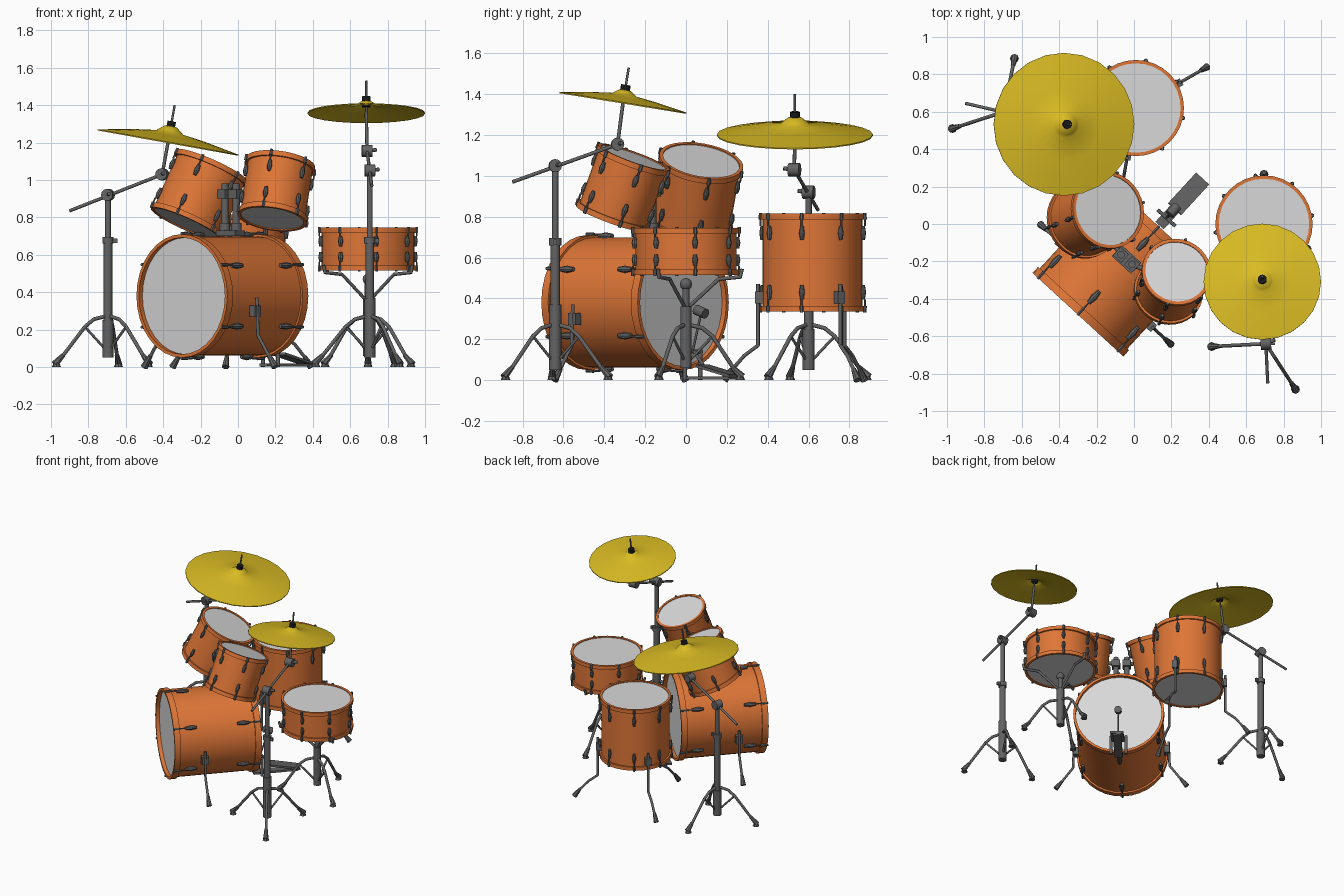
import bpy, bmesh, math
from mathutils import Vector as V, Matrix

if "Cube" in bpy.data.objects:
    bpy.data.objects.remove(bpy.data.objects["Cube"])


def material(name, col):
    m = bpy.data.materials.new(name)
    m.diffuse_color = (*col, 1)
    m.use_nodes = True
    m.node_tree.nodes["Principled BSDF"].inputs["Base Color"].default_value = m.diffuse_color
    return m


ORANGE = material("orange lacquer", (0.73, 0.18, 0.038))
WHITE = material("drum head white", (0.69, 0.69, 0.69))
METAL = material("dark grey metal", (0.125, 0.125, 0.125))
BRASS = material("cymbal yellow", (0.70, 0.50, 0.017))
BLACK = material("black rubber", (0.01, 0.01, 0.01))


def finish(name, bm, mat):
    bmesh.ops.recalc_face_normals(bm, faces=bm.faces)
    me = bpy.data.meshes.new(name)
    bm.to_mesh(me)
    bm.free()
    me.materials.append(mat)
    ob = bpy.data.objects.new(name, me)
    bpy.context.collection.objects.link(ob)
    return ob


def frame(origin, z, xref=(1, 0, 0)):
    """Matrix whose z axis is z and whose x axis is close to xref."""
    z = V(z).normalized()
    y = z.cross(V(xref)).normalized()
    m = Matrix((y.cross(z), y, z)).transposed().to_4x4()
    m.translation = V(origin)
    return m


def rod(bm, a, b, r1, r2=None, n=10):
    a, b = V(a), V(b)
    d = b - a
    m = Matrix.Translation((a + b) / 2) @ d.to_track_quat('Z', 'Y').to_matrix().to_4x4()
    bmesh.ops.create_cone(bm, cap_ends=True, segments=n, radius1=r1,
                          radius2=r1 if r2 is None else r2, depth=d.length, matrix=m)


def ball(bm, p, r):
    bmesh.ops.create_uvsphere(bm, u_segments=10, v_segments=6, radius=r,
                              matrix=Matrix.Translation(V(p)))


def path(bm, pts, r):
    for a, b in zip(pts, pts[1:]):
        rod(bm, a, b, r)
    for p in pts[1:-1]:
        ball(bm, p, r)


def box(bm, m, size):
    bmesh.ops.create_cube(bm, size=1, matrix=m @ Matrix.Diagonal((*size, 1)))


def lathe(name, mat, profile, m, n=24):
    """Spin a closed profile of (radius, height) about the z axis of m."""
    bm = bmesh.new()
    vs = [bm.verts.new((r, 0, z)) for r, z in profile]
    es = [bm.edges.new((vs[i], vs[(i + 1) % len(vs)])) for i in range(len(vs))]
    bmesh.ops.spin(bm, geom=vs + es, cent=(0, 0, 0), axis=(0, 0, 1),
                   angle=2 * math.pi, steps=n, use_merge=False)
    bmesh.ops.remove_doubles(bm, verts=bm.verts, dist=1e-5)
    bm.transform(m)
    return finish(name, bm, mat)


def polar(c, deg, r, z):
    a = math.radians(deg)
    return V((c[0] + r * math.cos(a), c[1] + r * math.sin(a), z))


def drum(name, m, R, d, lugs, phase, hoop=0.028, recess=0.008, lug=(0.055, 0.115), lr=0.014):
    r, ri = R - 0.012, R - 0.018
    # shell with a raised hoop at each end
    lathe(name + "_shell", ORANGE, [(ri, 0), (R, 0), (R, hoop), (r, hoop), (r, d - hoop),
                                    (R, d - hoop), (R, d), (ri, d)], m, 32)
    for end, z in (("lower", recess), ("upper", d - recess)):
        bm = bmesh.new()
        rod(bm, (0, 0, z - 0.002), (0, 0, z + 0.002), ri + 0.003, n=32)
        bm.transform(m)
        finish(f"{name}_{end}_head", bm, WHITE)
    # lugs, tension rods and claws
    bm = bmesh.new()
    for k in range(lugs):
        ang = phase + 360 * k / lugs
        for f in (lambda z: z, lambda z: d - z):
            P = lambda off, z: polar((0, 0), ang, r + off, f(z))
            mid = (lug[0] + lug[1]) / 2
            rod(bm, P(0.008, lug[0]), P(0.008, mid), lr * 0.6, lr, 8)
            rod(bm, P(0.008, mid), P(0.008, lug[1]), lr, lr * 0.6, 8)
            rod(bm, P(0.016, lug[0]), P(0.016, 0), 0.005, n=6)
            rod(bm, P(0.016, hoop), P(0.016, -0.004), 0.010, 0.008, n=6)
    bm.transform(m)
    finish(name + "_lugs", bm, METAL)


def tripod(bm, c, angles, reach=0.32, hub=0.27):
    for a in angles:
        knee = polar(c, a, 0.13, 0.215)
        path(bm, [polar(c, a, 0.02, hub), polar(c, a, 0.08, hub - 0.015), knee,
                  polar(c, a, reach - 0.05, 0.04)], 0.010)
        path(bm, [polar(c, a, 0.02, 0.10), knee], 0.007)
        rod(bm, polar(c, a, reach - 0.07, 0.065), polar(c, a, reach - 0.02, 0.015), 0.012, 0.020, 8)
        rod(bm, polar(c, a, reach - 0.03, 0), polar(c, a, reach - 0.03, 0.02), 0.024, 0.016, 8)


# ---- bass drum ----
AX, SD, UP = V((0.677, 0.737, 0)), V((0.737, -0.677, 0)), V((0, 0, 1))
FRONT = V((-0.30, -0.485, 0.38))
drum("bass_drum", frame(FRONT, AX, SD), 0.33, 0.64, 6, 30, 0.045, 0.03, (0.085, 0.17), 0.018)

bm = bmesh.new()
for s in (1, -1):  # folding spurs
    p = FRONT + AX * 0.22 + SD * (0.33 * s)
    q = lambda out, z: V((p.x, p.y, z)) + SD * (out * s)
    box(bm, frame(q(0, 0.30), UP, SD), (0.04, 0.05, 0.06))
    path(bm, [q(0.012, 0.37), q(0.02, 0.17), q(0.12, 0.03)], 0.009)
    rod(bm, q(0.10, 0.06), q(0.145, 0.0), 0.012, 0.02, 8)
finish("bass_drum_spurs", bm, METAL)

# ---- kick pedal ----
bm = bmesh.new()
P = lambda along, side, z: V((0.133, -0.012, z)) + AX * along + SD * side
slope = P(0.34, 0, 0.02) - P(0.12, 0, 0.07)
box(bm, frame(P(0.235, 0, 0.045), slope.cross(SD), SD), (0.095, 0.225, 0.014))
box(bm, frame(P(0.17, 0, 0.01), UP, SD), (0.06, 0.33, 0.015))
for s in (-0.055, 0.055):
    rod(bm, P(0.06, s, 0), P(0.06, s, 0.15), 0.011)
rod(bm, P(0.06, -0.065, 0.14), P(0.06, 0.065, 0.14), 0.010)
rod(bm, P(0.06, 0, 0.14), P(0.12, 0, 0.34), 0.006)
rod(bm, P(0.085, 0, 0.345), P(0.145, 0, 0.325), 0.026)
rod(bm, P(0.07, 0, 0.14), P(0.13, 0, 0.075), 0.008)
finish("kick_pedal", bm, METAL)

# ---- rack toms, given by head centre, axis, radius, depth ----
for name, head, n, R, d in (("large_rack_tom", (-0.137, 0.075, 1.075), (0.405, 0.16, 0.90), 0.208, 0.345),
                            ("small_rack_tom", (0.228, -0.255, 1.092), (0.14, 0.335, 0.93), 0.187, 0.322)):
    n = V(n).normalized()
    drum(name, frame(V(head) - n * d, n), R, d, 6, 15)

# twin post mount on top of the bass drum
bm = bmesh.new()
box(bm, frame((-0.04, -0.19, 0.715), UP, SD), (0.14, 0.08, 0.03))
for post, tom in (((-0.07, -0.165), (-0.207, 0.047, 0.92)), ((-0.01, -0.215), (0.205, -0.31, 0.94))):
    c, t = V((*post, 0.925)), V(tom)
    rod(bm, (*post, 0.70), (*post, 0.98), 0.020)
    rod(bm, (*post, 0.70), (*post, 0.77), 0.030)
    box(bm, frame(c, UP, SD), (0.06, 0.06, 0.05))
    rod(bm, c, c.lerp(t, 0.5), 0.014)
finish("tom_mount", bm, METAL)

# ---- floor tom with three bent legs ----
FT = (0.01, 0.62)
drum("floor_tom", frame((*FT, 0.335), UP), 0.257, 0.48, 8, 33, lug=(0.06, 0.13))
bm = bmesh.new()
for a in (30, 145, 260):
    box(bm, frame(polar(FT, a, 0.262, 0.405), UP, polar((0, 0), a, 1, 0)), (0.04, 0.04, 0.06))
    path(bm, [polar(FT, a, 0.272, 0.47), polar(FT, a, 0.272, 0.17), polar(FT, a, 0.34, 0.12),
              polar(FT, a, 0.42, 0.03)], 0.009)
    rod(bm, polar(FT, a, 0.40, 0.055), polar(FT, a, 0.44, 0.0), 0.012, 0.02, 8)
finish("floor_tom_legs", bm, METAL)

# ---- snare drum on a basket stand ----
SN = (0.695, 0.0)
drum("snare_drum", frame((*SN, 0.515), UP), 0.26, 0.23, 8, 10, lug=(0.045, 0.10))
bm = bmesh.new()
rod(bm, (*SN, 0.06), (*SN, 0.36), 0.028, n=12)
rod(bm, (*SN, 0.36), (*SN, 0.49), 0.018, n=12)
ball(bm, (*SN, 0.47), 0.03)
for a in (90, 210, 330):
    path(bm, [polar(SN, a, 0.015, 0.36), polar(SN, a, 0.16, 0.495), polar(SN, a, 0.265, 0.505),
              polar(SN, a, 0.275, 0.545)], 0.009)
tripod(bm, SN, (90, 210, 330), 0.295)
finish("snare_stand", bm, METAL)


# ---- cymbals on boom stands ----
def cymbal_stand(name, base, angles, split, pivot, tail, tilter, rim, n, R, rise, tip_z):
    bm = bmesh.new()
    rod(bm, (*base, 0.05), (*base, split), 0.030, n=12)
    rod(bm, (*base, split), (*base, 0.69), 0.023, n=12)
    rod(bm, (*base, 0.66), (*base, 0.695), 0.030, n=12)
    box(bm, frame((base[0] + 0.03, base[1], 0.675), UP), (0.04, 0.015, 0.025))
    rod(bm, (*base, 0.69), (*base, pivot), 0.016)
    tripod(bm, base, angles)
    joint, tilter, rim, n = V((*base, pivot)), V(tilter), V(rim), V(n).normalized()
    arm = (tilter - joint).normalized()
    side = arm.cross(UP).normalized()
    rod(bm, tail, tilter, 0.009)  # boom arm
    for p in (joint, tilter):  # clamps with wing screws
        rod(bm, p - side * 0.028, p + side * 0.028, 0.032, n=12)
        rod(bm, p, p + side * 0.05 + arm * 0.02, 0.010)
    tip = rim + n * ((tip_z - rim.z) / n.z)
    rod(bm, tilter, rim, 0.009)
    rod(bm, rim, tip, 0.006)
    finish(name + "_stand", bm, METAL)
    # bowed plate with a raised bell
    top = [(0, rise), (0.09 * R, 0.92 * rise), (0.15 * R, 0.72 * rise), (0.19 * R, 0.58 * rise),
           (0.5 * R, 0.40 * rise), (0.8 * R, 0.16 * rise), (R, 0)]
    m = frame(rim, n)
    lathe(name, BRASS, top + [(r, z - 0.006) for r, z in reversed(top)], m, 24)
    bm = bmesh.new()
    rod(bm, (0, 0, rise - 0.004), (0, 0, rise + 0.022), 0.024)
    rod(bm, (0, 0, rise - 0.035), (0, 0, rise - 0.008), 0.024)
    bm.transform(m)
    finish(name + "_felts", bm, BLACK)


cymbal_stand("ride_cymbal", (-0.695, 0.60), (79, 198, 318), 0.25, 0.92, (-0.90, 0.645, 0.835),
             (-0.405, 0.53, 1.03), (-0.374, 0.533, 1.203), (0.177, 0, 0.984), 0.382, 0.09, 1.40)
cymbal_stand("crash_cymbal", (0.705, -0.64), (183, 303, 63), 0.37, 1.05, (0.715, -0.85, 0.97),
             (0.69, -0.335, 1.155), (0.686, -0.308, 1.36), (0, 0.16, 0.987), 0.314, 0.065, 1.53)

# smooth round parts, keep sharp edges
bpy.ops.object.select_all(action='SELECT')
bpy.context.view_layer.objects.active = bpy.context.selected_objects[0]
bpy.ops.object.shade_smooth_by_angle(angle=math.radians(40))
